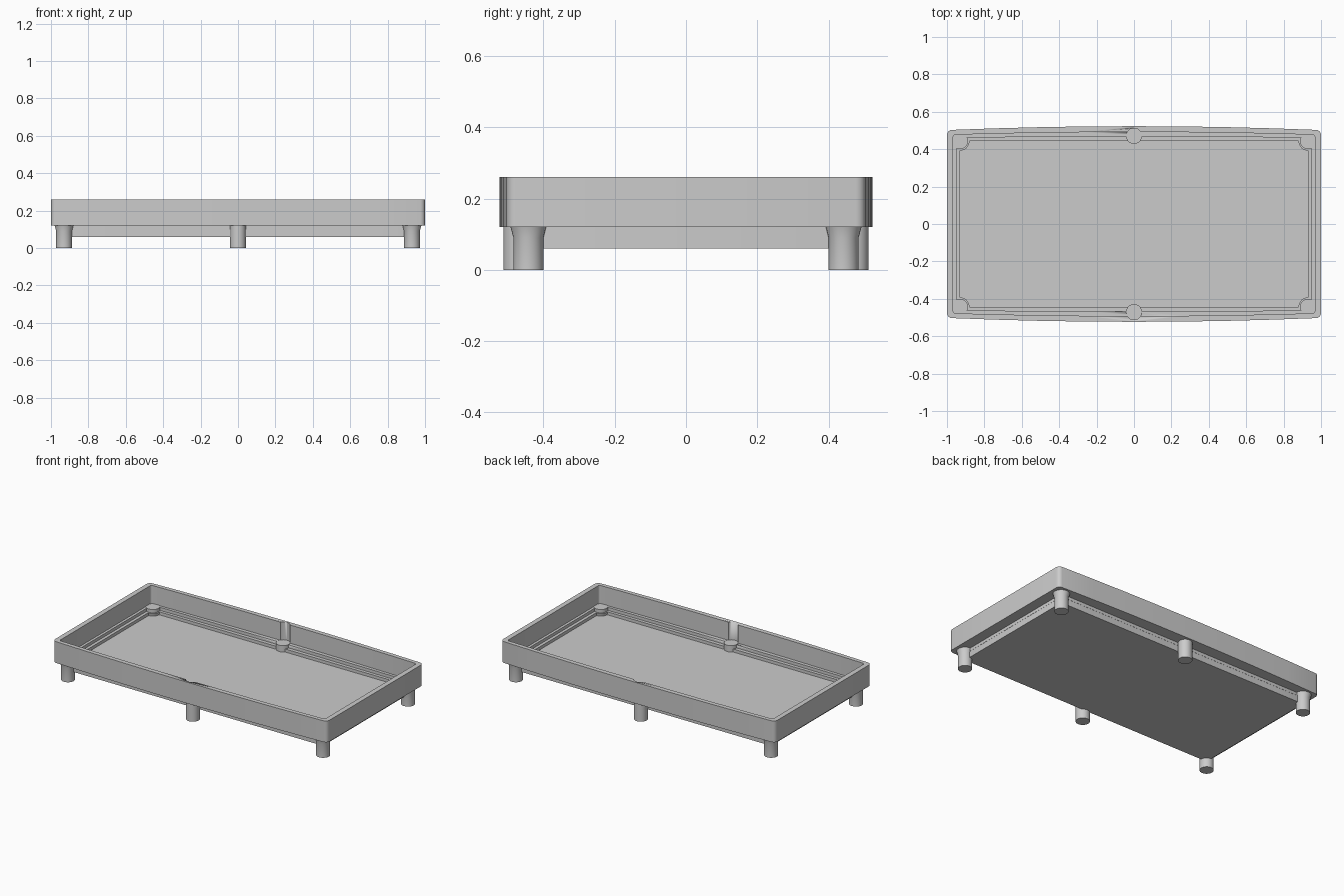
import bpy, bmesh
from math import sin, cos, pi

if "Cube" in bpy.data.objects:
    bpy.data.objects.remove(bpy.data.objects["Cube"])


def ring(hx, hy, bulge, r, z):
    """Rounded rectangle whose long sides bow outward."""
    pts = []
    for cx, cy, a0 in ((1, 1, 0), (-1, 1, 90), (-1, -1, 180), (1, -1, 270)):
        for k in range(5):
            a = (a0 + k * 22.5) * pi / 180
            pts.append((cx * (hx - r) + r * cos(a), cy * (hy - r) + r * sin(a)))
        if a0 in (0, 180):
            s = 1 if a0 == 0 else -1
            pts += [(s * t * hx, s * hy) for t in (.75, .5, .28, 0, -.28, -.5, -.75)]
    return [(x, y + (bulge if y > 0 else -bulge) * (1 - (x / hx) ** 2), z) for x, y in pts]


def finish(bm, name):
    bmesh.ops.recalc_face_normals(bm, faces=bm.faces)
    me = bpy.data.meshes.new(name)
    bm.to_mesh(me)
    bm.free()
    ob = bpy.data.objects.new(name, me)
    bpy.context.collection.objects.link(ob)
    bpy.ops.object.select_all(action='DESELECT')
    bpy.context.view_layer.objects.active = ob
    ob.select_set(True)
    bpy.ops.object.shade_smooth_by_angle(angle=0.5)
    return ob


def loft(name, rings):
    bm = bmesh.new()
    loops = [[bm.verts.new(p) for p in r] for r in rings]
    n = len(loops[0])
    for a, b in zip(loops, loops[1:]):
        for i in range(n):
            j = (i + 1) % n
            bm.faces.new((a[i], a[j], b[j], b[i]))
    bm.faces.new(loops[0])
    bm.faces.new(loops[-1])
    return finish(bm, name)


def turned(name, x, y, profile, n=32):
    """Round solid from (radius, height) pairs."""
    return loft(name, [[(x + r * cos(2 * pi * i / n), y + r * sin(2 * pi * i / n), z)
                        for i in range(n)] for r, z in profile])


# Tray: slab underside, outer wall, rim, inner steps and floor in one skin
tray = loft("tray", [
    ring(.93, .443, 0, .01, .06),
    ring(.93, .443, 0, .01, .12),
    ring(1.0, .502, .021, .025, .12),
    ring(1.0, .502, .021, .025, .26),
    ring(.967, .477, .015, .012, .26),
    ring(.967, .477, .015, .012, .14),
    ring(.95, .461, .006, .01, .14),
    ring(.95, .461, .006, .01, .12),
    ring(.931, .444, 0, .01, .12),
    ring(.931, .444, 0, .01, .10),
])

# Half-round grooves in the long walls above the middle legs
for s in (-1, 1):
    cutter = turned("groove_cutter", 0, s * .47, [(.042, .139), (.042, .35)])
    cutter.hide_render = True
    cutter.hide_viewport = True
    cut = tray.modifiers.new("groove", 'BOOLEAN')
    cut.operation = 'DIFFERENCE'
    cut.solver = 'EXACT'
    cut.object = cutter

# Six round legs whose heads show inside the tray
for s in (-1, 1):
    turned("middle_leg", 0, s * .47, [(.042, 0), (.042, .142)])
    for t in (-1, 1):
        turned("corner_leg", t * .93, s * .442,
               [(.042, 0), (.042, .09), (.05, .12), (.042, .1201), (.042, .142)])
